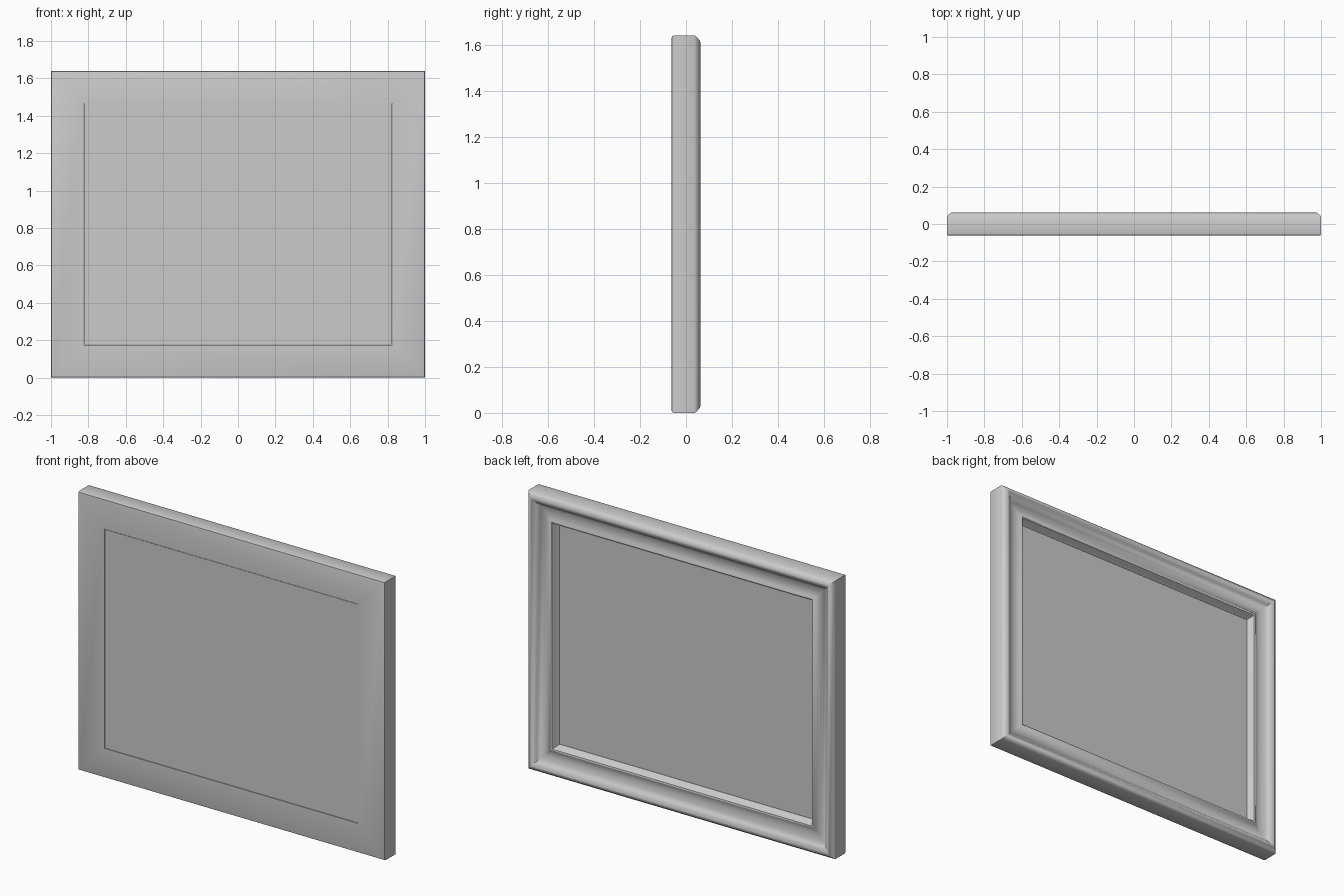
import bpy
import bmesh

HALF_WIDTH, HEIGHT = 1.0, 1.64

cube = bpy.data.objects.get("Cube")
if cube:
    bpy.data.objects.remove(cube, do_unlink=True)

grey = bpy.data.materials.new("plain grey")
grey.use_nodes = True
colour = (0.6, 0.6, 0.6, 1)
grey.diffuse_color = colour
grey.node_tree.nodes["Principled BSDF"].inputs["Base Color"].default_value = colour


def ring(bm, inset, y):
    """Rectangle of four vertices, a given distance in from the outer edge."""
    x, low, high = HALF_WIDTH - inset, inset, HEIGHT - inset
    return [bm.verts.new(p) for p in
            ((-x, y, low), (x, y, low), (x, y, high), (-x, y, high))]


def build(name, profile, closed):
    """Sweep a moulding profile of (inset, y) points round the rectangle."""
    bm = bmesh.new()
    rings = [ring(bm, *point) for point in profile]
    pairs = list(zip(rings, rings[1:]))
    if closed:
        pairs.append((rings[-1], rings[0]))
    else:
        bm.faces.new(rings[0])
        bm.faces.new(rings[-1])
    for a, b in pairs:
        for i in range(4):
            j = (i + 1) % 4
            bm.faces.new((a[i], a[j], b[j], b[i]))
    bmesh.ops.recalc_face_normals(bm, faces=bm.faces)
    mesh = bpy.data.meshes.new(name)
    bm.to_mesh(mesh)
    bm.free()
    mesh.materials.append(grey)
    obj = bpy.data.objects.new(name, mesh)
    bpy.context.collection.objects.link(obj)
    bpy.ops.object.select_all(action='DESELECT')
    obj.select_set(True)
    bpy.context.view_layer.objects.active = obj
    bpy.ops.object.shade_smooth_by_angle(angle=0.6)
    return obj


# Mitred moulding: outer side, chamfer, ridge, cove, inner lip, rebate
build("frame_moulding", [
    (0.174, -0.0625), (0.01, -0.0625), (0.003, -0.06), (0, -0.053),
    (0, 0.038), (0.006, 0.047), (0.022, 0.06), (0.03, 0.0625),
    (0.038, 0.06), (0.055, 0.045), (0.075, 0.031), (0.095, 0.024),
    (0.115, 0.024), (0.13, 0.03), (0.14, 0.037), (0.147, 0.04),
    (0.154, 0.037), (0.163, 0.02), (0.17, 0.002), (0.174, -0.002),
], closed=True)

# Flat panel filling the opening
build("picture_panel", [(0.176, -0.0615), (0.176, 0.0)], closed=False)
